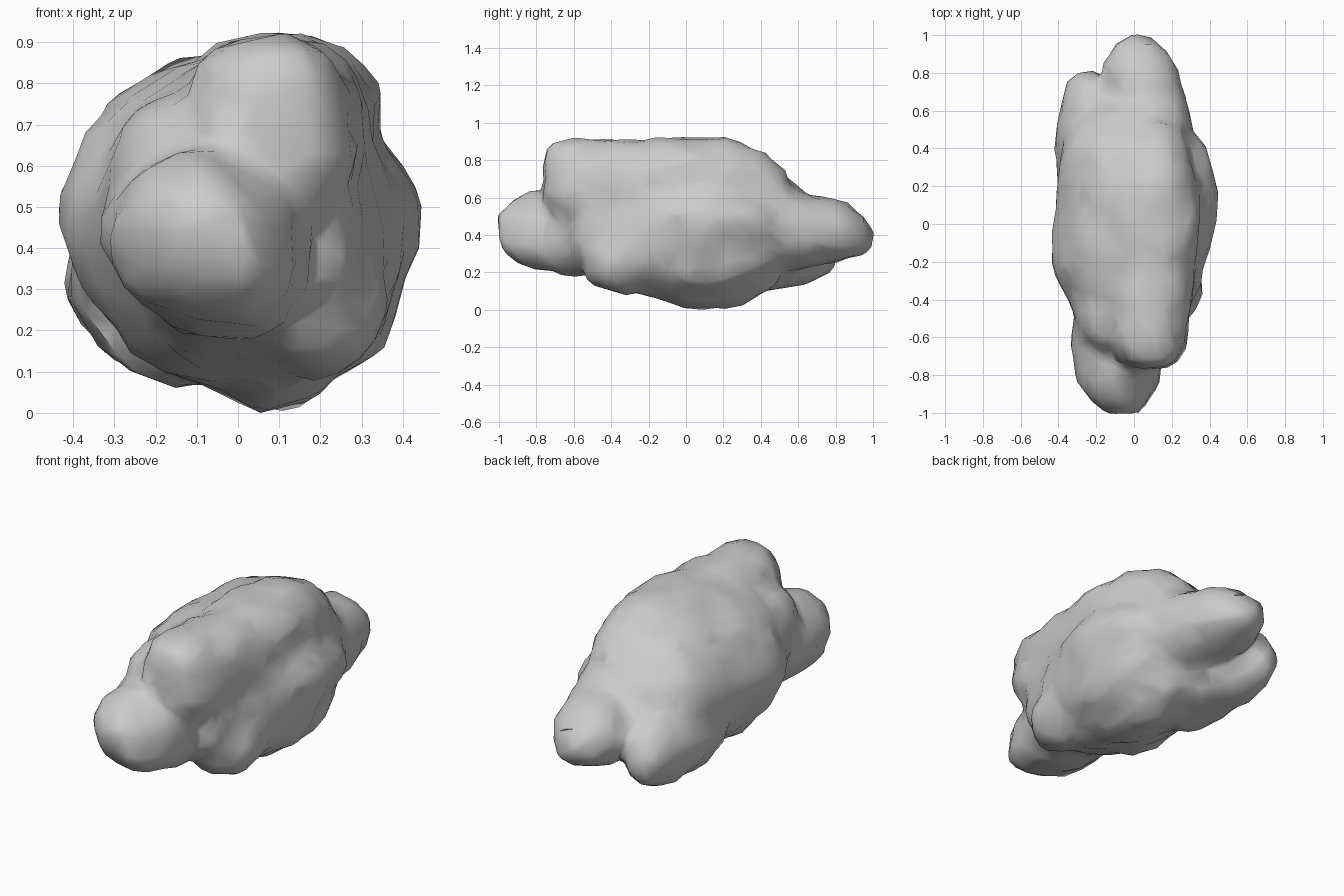
import bpy
import bmesh
import math
from mathutils import Vector, Matrix, noise

old = bpy.data.objects.get("Cube")
if old:
    bpy.data.objects.remove(old, do_unlink=True)

SIDES = 24
bm = bmesh.new()


def rounded(value, power):
    """Signed power that makes a cross-section boxier or more pointed."""
    return math.copysign(abs(value) ** power, value)


def loft(stations, power=1, lean=0):
    """Closed skin through rings (y, x_min, x_max, z_min, z_max); lean moves the lower half to +x."""
    rings = []
    for y, x_min, x_max, z_min, z_max in stations:
        ring = []
        for i in range(SIDES):
            angle = math.tau * i / SIDES
            across = rounded(math.cos(angle), power)
            up = rounded(math.sin(angle), power)
            x = (x_min + x_max) / 2 + (x_max - x_min) / 2 * across - lean * min(up, 0)
            z = (z_min + z_max) / 2 + (z_max - z_min) / 2 * up
            ring.append(bm.verts.new((x, y, z)))
        rings.append(ring)
    for lower, upper in zip(rings, rings[1:]):
        for i in range(SIDES):
            j = (i + 1) % SIDES
            bm.faces.new((lower[i], upper[i], upper[j], lower[j]))
    bm.faces.new(rings[0])
    bm.faces.new(reversed(rings[-1]))


def lump(centre, radii):
    """Ellipsoid bulge."""
    matrix = Matrix.Translation(centre) @ Matrix.Diagonal((*radii, 1))
    bmesh.ops.create_icosphere(bm, subdivisions=3, radius=1, matrix=matrix)


# Broad main mass, undercut on one side
loft([(-.6, -.18, .24, .28, .7),
      (-.54, -.28, .28, .2, .78),
      (-.4, -.34, .31, .12, .82),
      (-.2, -.44, .38, .05, .84),
      (0, -.42, .41, .02, .86),
      (.2, -.41, .4, .04, .87),
      (.4, -.39, .33, .1, .82),
      (.53, -.34, .29, .2, .7),
      (.66, -.18, .25, .24, .61)], lean=0.08)

# Upper ridge, overhanging the front
loft([(-.77, .02, .17, .58, .77),
      (-.73, -.08, .23, .5, .87),
      (-.64, -.12, .28, .42, .9),
      (0, -.17, .35, .4, .905),
      (.2, -.14, .34, .4, .91),
      (.42, -.1, .29, .4, .83),
      (.53, 0, .22, .45, .73)], power=0.85)

# Low front nose, tapering downward
loft([(-1.005, -.12, .01, .37, .49),
      (-.95, -.22, .06, .28, .55),
      (-.83, -.32, .13, .21, .61),
      (-.65, -.33, .17, .17, .66),
      (-.3, -.31, .12, .17, .71)], lean=0.05)

# Long rear tip
loft([(1.005, -.03, .07, .31, .39),
      (.95, -.1, .14, .28, .5),
      (.84, -.16, .22, .25, .57),
      (.65, -.17, .29, .21, .62),
      (.35, -.15, .33, .18, .7)])

# Lower rear lobe, broadening under the tip
loft([(.81, -.31, -.2, .23, .36),
      (.76, -.36, -.16, .18, .44),
      (.64, -.39, -.04, .13, .51),
      (.48, -.41, .13, .09, .55),
      (.2, -.4, .15, .06, .6)])

# Underside bulges
lump((.17, -.31, .25), (.19, .25, .17))
lump((.08, .1, .19), (.21, .4, .19))

# Shoulders
lump((-.19, -.05, .61), (.18, .42, .19))
lump((-.14, -.42, .6), (.17, .26, .17))
lump((.3, .1, .44), (.13, .38, .2))

bmesh.ops.recalc_face_normals(bm, faces=bm.faces[:])
mesh = bpy.data.meshes.new("boulder")
bm.to_mesh(mesh)
bm.free()
boulder = bpy.data.objects.new("boulder", mesh)
bpy.context.collection.objects.link(boulder)
bpy.ops.object.select_all(action='DESELECT')
boulder.select_set(True)
bpy.context.view_layer.objects.active = boulder


def apply_modifier(kind, **settings):
    modifier = boulder.modifiers.new(kind.title(), kind)
    for key, value in settings.items():
        setattr(modifier, key, value)
    bpy.ops.object.modifier_apply(modifier=modifier.name)


# Fuse the parts into one weathered skin
apply_modifier('REMESH', mode='VOXEL', voxel_size=0.025)
apply_modifier('SMOOTH', factor=0.5, iterations=4)

# Knobbly surface
mesh = boulder.data
offsets = []
for vertex in mesh.vertices:
    broad = noise.noise(vertex.co * 5) * 0.02
    fine = noise.noise(vertex.co * 11) * 0.012
    offsets.append(vertex.normal * (broad + fine))
for vertex, offset in zip(mesh.vertices, offsets):
    vertex.co += offset

# Coarse facets
apply_modifier('DECIMATE', ratio=0.08)

# Stand it on the ground
mesh = boulder.data
floor = min(vertex.co.z for vertex in mesh.vertices)
mesh.transform(Matrix.Translation(Vector((0, 0, -floor))))

# Plain stone colour
stone = bpy.data.materials.new("grey_stone")
stone.use_nodes = True
grey = (0.6, 0.6, 0.6, 1)
stone.diffuse_color = grey
stone.node_tree.nodes["Principled BSDF"].inputs["Base Color"].default_value = grey
mesh.materials.clear()
mesh.materials.append(stone)

bpy.ops.object.shade_smooth_by_angle(angle=math.radians(45))
